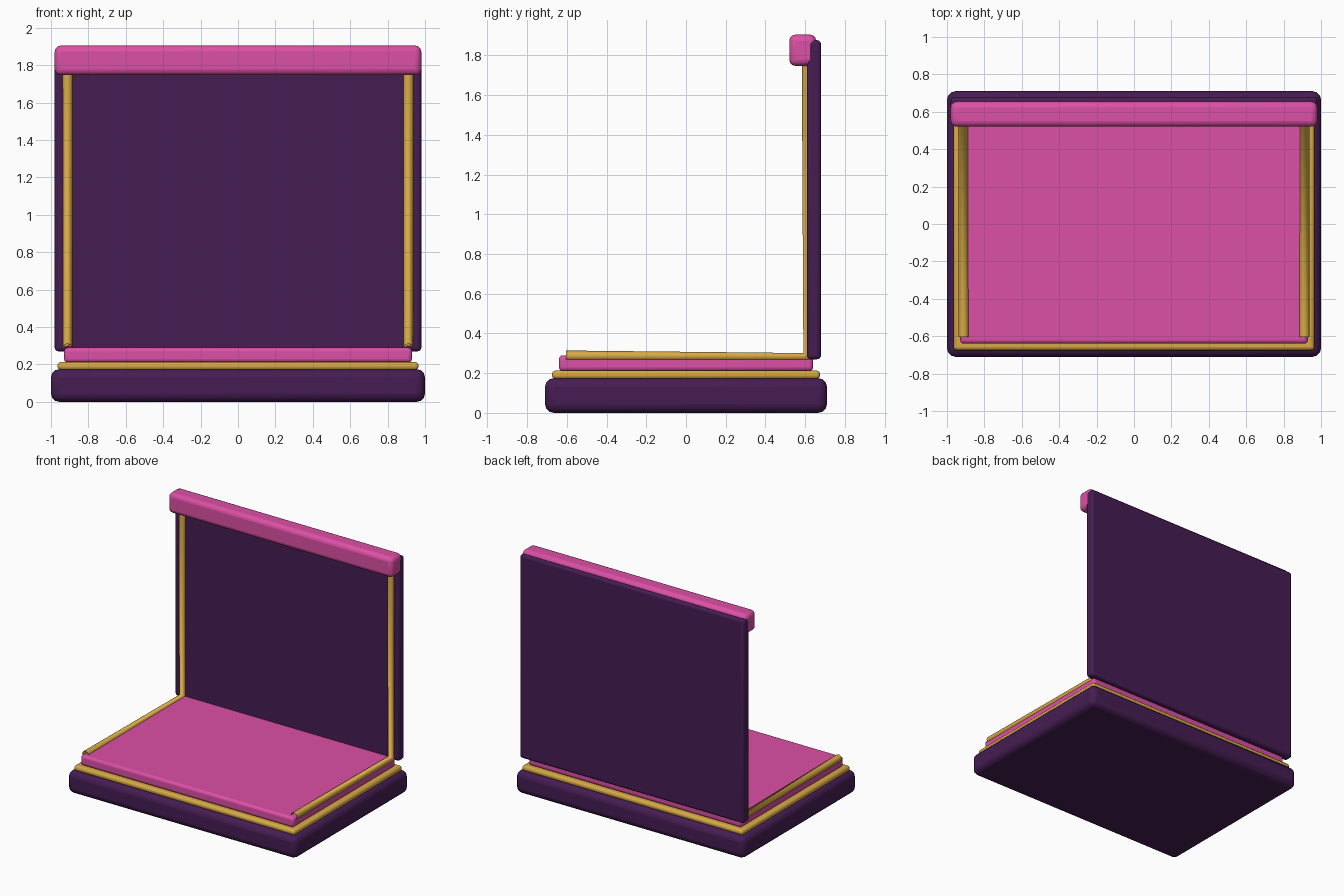
import bpy

if "Cube" in bpy.data.objects:
    bpy.data.objects.remove(bpy.data.objects["Cube"])


def material(name, color):
    m = bpy.data.materials.new(name)
    m.diffuse_color = (*color, 1)
    m.use_nodes = True
    m.node_tree.nodes["Principled BSDF"].inputs["Base Color"].default_value = m.diffuse_color
    return m


PURPLE = material("dark_purple", (0.06, 0.012, 0.085))
PINK = material("pink", (0.72, 0.08, 0.38))
GOLD = material("gold", (0.68, 0.40, 0.06))


def slab(name, lo, hi, bevel, mat):
    """Rounded box between two opposite corners."""
    bpy.ops.mesh.primitive_cube_add(size=1, location=[(a + b) / 2 for a, b in zip(lo, hi)])
    o = bpy.context.object
    o.name = name
    o.scale = [b - a for a, b in zip(lo, hi)]
    bpy.ops.object.transform_apply(location=False, rotation=False, scale=True)
    mod = o.modifiers.new("round", 'BEVEL')
    mod.width = bevel
    mod.segments = 3
    o.data.materials.append(mat)
    bpy.ops.object.shade_smooth_by_angle()


# Stepped base
slab("base", (-1, -0.71, 0), (1, 0.71, 0.175), 0.045, PURPLE)
slab("base_trim", (-0.965, -0.675, 0.17), (0.965, 0.675, 0.213), 0.018, GOLD)
slab("floor_pad", (-0.93, -0.64, 0.21), (0.93, 0.64, 0.29), 0.02, PINK)

# Back wall and top valance
slab("back_panel", (-0.98, 0.608, 0.27), (0.98, 0.68, 1.877), 0.02, PURPLE)
slab("valance", (-0.98, 0.52, 1.747), (0.98, 0.655, 1.905), 0.032, PINK)

# Bent gold piping along floor and wall on each side
for side, label in ((-1, "left"), (1, "right")):
    cu = bpy.data.curves.new(label + "_piping", 'CURVE')
    cu.dimensions = '3D'
    cu.bevel_depth = 0.027
    cu.bevel_resolution = 2
    sp = cu.splines.new('POLY')
    sp.points.add(2)
    for p, yz in zip(sp.points, ((-0.605, 0.287), (0.61, 0.282), (0.61, 1.80))):
        p.co = (side * 0.911, *yz, 1)
    sp.use_smooth = True
    cu.materials.append(GOLD)
    o = bpy.data.objects.new(label + "_piping", cu)
    bpy.context.collection.objects.link(o)
